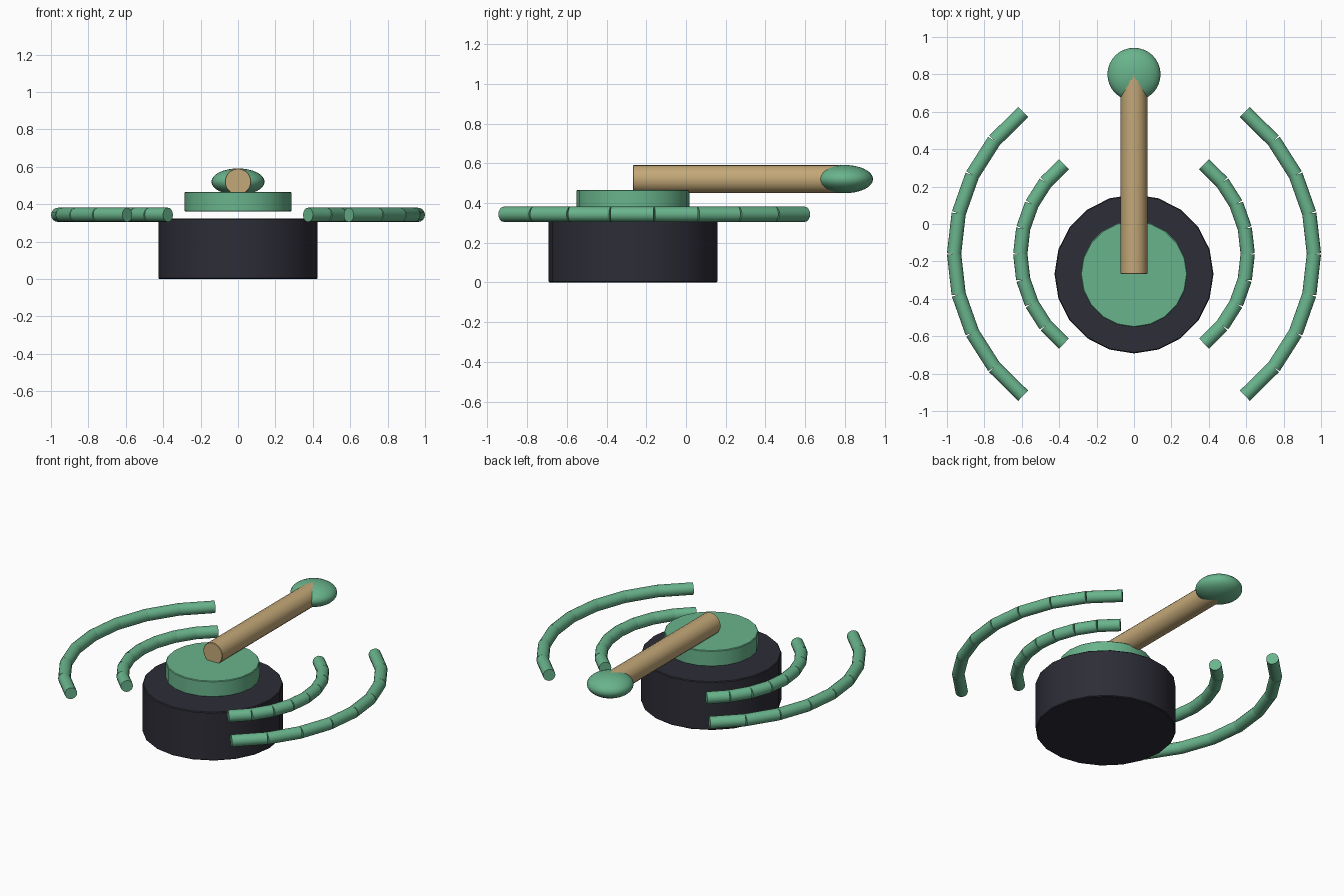
import bpy, math
from mathutils import Vector

if "Cube" in bpy.data.objects:
    bpy.data.objects.remove(bpy.data.objects["Cube"])


def material(name, rgb):
    m = bpy.data.materials.new(name)
    m.diffuse_color = (*rgb, 1)
    m.use_nodes = True
    m.node_tree.nodes["Principled BSDF"].inputs["Base Color"].default_value = m.diffuse_color
    return m


GREEN = material("soft green", (0.141, 0.456, 0.262))
TAN = material("tan", (0.552, 0.392, 0.188))
DARK = material("charcoal", (0.026, 0.026, 0.038))


def finish(name, mat):
    ob = bpy.context.object
    ob.name = name
    ob.data.materials.append(mat)
    bpy.ops.object.shade_smooth_by_angle(angle=math.radians(30))
    return ob


def rod_between(name, a, b, radius, sides, mat, bevel=0):
    """Capped cylinder running from a to b."""
    a, b = Vector(a), Vector(b)
    d = b - a
    bpy.ops.mesh.primitive_cylinder_add(
        vertices=sides, radius=radius, depth=d.length, location=(a + b) / 2,
        rotation=d.to_track_quat('Z', 'Y').to_euler())
    ob = finish(name, mat)
    if bevel:
        mod = ob.modifiers.new("edge", 'BEVEL')
        mod.width, mod.segments = bevel, 1
        mod.limit_method = 'ANGLE'
        mod.angle_limit = math.radians(40)
    return ob


# Base drum and the plate floating just above it
CY = -0.267
rod_between("base", (0, CY, 0), (0, CY, 0.323), 0.425, 20, DARK, 0.005)
rod_between("pivot_plate", (0, CY, 0.36), (0, CY, 0.466), 0.285, 20, GREEN, 0.004)

# Lever and its flattened knob
rod_between("lever", (0, CY, 0.52), (0, 0.80, 0.52), 0.071, 20, TAN, 0.003)
bpy.ops.mesh.primitive_uv_sphere_add(segments=32, ring_count=16, radius=0.142,
                                     location=(0, 0.80, 0.52))
bpy.context.object.scale.z = 0.5
finish("knob", GREEN)

# Two concentric arcs on each side, each made of eight straight tubes
ARC_Y, ARC_Z, STEP = -0.16, 0.343, math.radians(13)


def arc_point(radius, i, side):
    return (side * radius * math.cos(i * STEP),
            ARC_Y + radius * math.sin(i * STEP), ARC_Z)


for label, radius in (("inner", 0.608), ("outer", 0.962)):
    for side_name, side in (("left", -1), ("right", 1)):
        for i in range(-4, 4):
            rod_between(f"{label}_arc_{side_name}_{i + 5}",
                        arc_point(radius, i, side), arc_point(radius, i + 1, side),
                        0.038, 16, GREEN)
